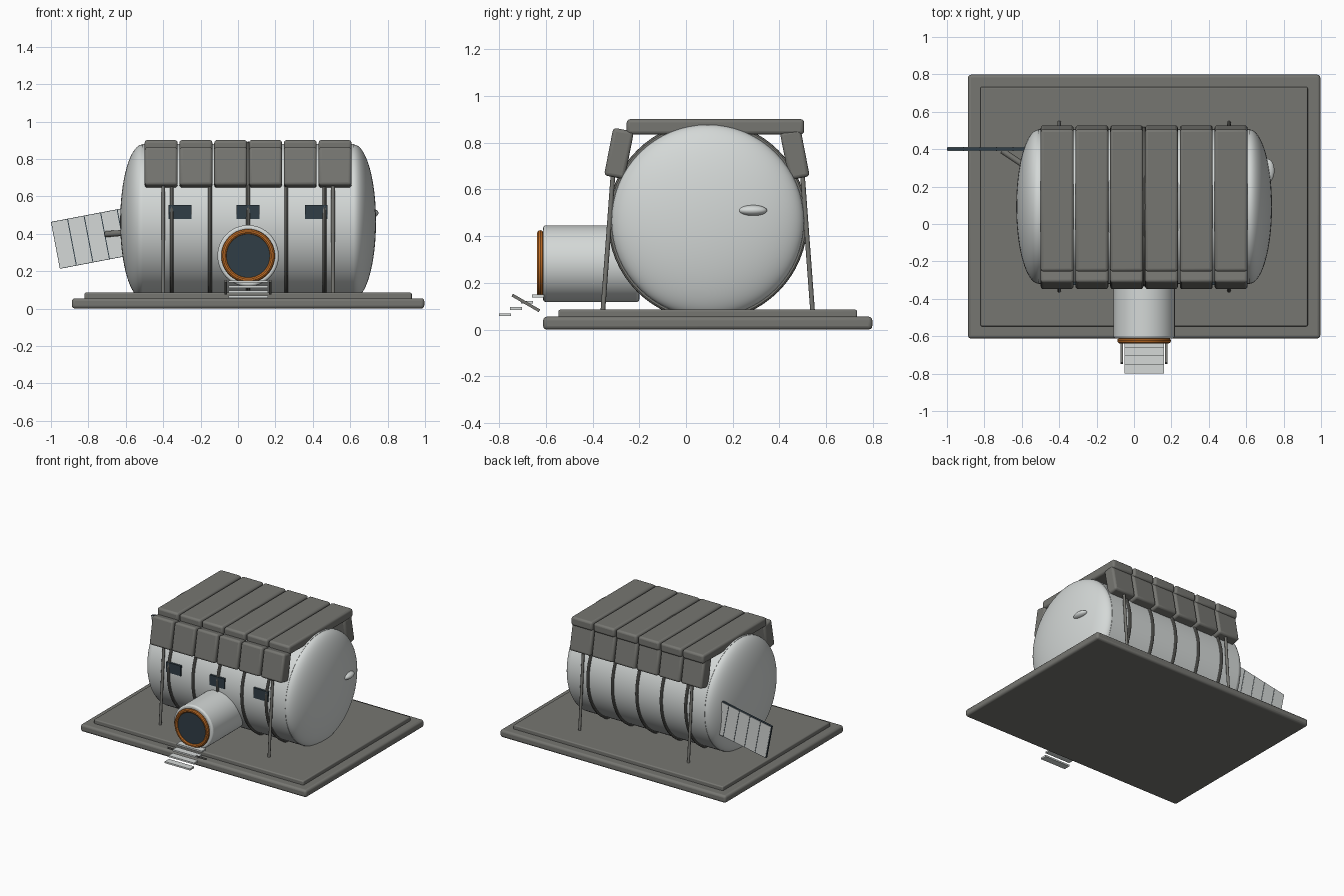
import bpy, math
from mathutils import Vector

if "Cube" in bpy.data.objects:
    bpy.data.objects.remove(bpy.data.objects["Cube"])

CX, CY, CZ, R = 0.054, 0.093, 0.465, 0.414   # hull axis and radius


def material(name, rgb):
    m = bpy.data.materials.new(name)
    m.diffuse_color = (*rgb, 1)
    m.use_nodes = True
    m.node_tree.nodes["Principled BSDF"].inputs["Base Color"].default_value = m.diffuse_color
    return m


GREY = material("warm grey", (0.18, 0.18, 0.165))
WHITE = material("pale grey", (0.66, 0.69, 0.68))
ORANGE = material("orange", (0.55, 0.16, 0.02))
SLATE = material("dark slate", (0.03, 0.048, 0.062))


def finish(name, mat, smooth=True):
    ob = bpy.context.object
    ob.name = name
    ob.data.materials.append(mat)
    if smooth:
        bpy.ops.object.shade_smooth_by_angle(angle=math.radians(35))
    return ob


def bevel(ob, width, segments=3):
    b = ob.modifiers.new("rounded edges", "BEVEL")
    b.width, b.segments, b.limit_method = width, segments, "ANGLE"
    return ob


def box(name, mat, centre, size, rot=(0, 0, 0), round_edge=0):
    bpy.ops.mesh.primitive_cube_add(size=1, location=centre, rotation=rot)
    ob = bpy.context.object
    ob.scale = size
    bpy.ops.object.transform_apply(location=False, rotation=False, scale=True)
    finish(name, mat, round_edge > 0)
    return bevel(ob, round_edge) if round_edge else ob


def rod(name, mat, a, b, radius, sides=48):
    a, b = Vector(a), Vector(b)
    d = b - a
    bpy.ops.mesh.primitive_cylinder_add(vertices=sides, radius=radius, depth=d.length,
                                        location=(a + b) / 2,
                                        rotation=d.to_track_quat("Z", "Y").to_euler())
    return finish(name, mat)


def ellipsoid(name, mat, centre, radii, rot=(0, 0, 0)):
    bpy.ops.mesh.primitive_uv_sphere_add(segments=64, ring_count=32, radius=1,
                                         location=centre, rotation=rot)
    bpy.context.object.scale = radii
    return finish(name, mat)


def ring(name, mat, centre, radius, tube, rot):
    bpy.ops.mesh.primitive_torus_add(major_radius=radius, minor_radius=tube, major_segments=64,
                                     minor_segments=10, location=centre, rotation=rot)
    return finish(name, mat)


# Ground pad
box("base_slab", GREY, (CX, CY, 0.0275), (1.884, 1.41, 0.055), round_edge=0.016)
box("raised_pad", GREY, (CX, CY, 0.066), (1.75, 1.28, 0.038), round_edge=0.008)

# Hull with domed ends and hoops
rod("hull", WHITE, (CX - 0.565, CY, CZ), (CX + 0.565, CY, CZ), R, 96)
for side, label in ((-1, "left"), (1, "right")):
    ellipsoid(label + "_dome", WHITE, (CX + side * 0.564, CY, CZ), (0.12, R - 0.002, R - 0.002))
for i in range(-2, 3):
    ring("hoop", GREY, (CX + i * 0.204, CY, CZ), R + 0.003, 0.011, (0, math.pi / 2, 0))

# Protective blanket: six strips, each with a roof slab and two hanging flaps
for i in range(6):
    x = CX + (i - 2.5) * 0.186
    box("roof_slab", GREY, (x, 0.126, 0.868), (0.176, 0.76, 0.066), round_edge=0.015)
    box("front_flap", GREY, (x, -0.287, 0.754), (0.176, 0.09, 0.208),
        (math.radians(-11), 0, 0), 0.015)
    box("rear_flap", GREY, (x, 0.466, 0.750), (0.176, 0.09, 0.208),
        (math.radians(11), 0, 0), 0.015)

# Slanted support legs
for sx in (-1, 1):
    for sy in (-1, 1):
        x = CX + sx * 0.454
        rod("support_leg", GREY, (x, CY + sy * 0.449, 0.08), (x, CY + sy * 0.400, 0.74), 0.010, 12)

# Front windows, set just proud of the hull
for i in (-1, 0, 1):
    box("window", SLATE, (CX + i * 0.364, CY - R + 0.003, 0.516), (0.122, 0.018, 0.076))

# Entry tunnel with hatch
HZ = 0.282
bevel(rod("entry_tunnel", WHITE, (CX, -0.612, HZ), (CX, -0.20, HZ), 0.164, 64), 0.012)
ring("hatch_rim", ORANGE, (CX, -0.624, HZ), 0.129, 0.0145, (math.pi / 2, 0, 0))
rod("hatch_window", SLATE, (CX, -0.629, HZ), (CX, -0.600, HZ), 0.126, 64)

# Entry steps with side rails
for i in range(4):
    box("step", WHITE, (CX, -0.634 - i * 0.047, 0.144 - i * 0.027), (0.212, 0.05, 0.012))
for sx in (-1, 1):
    box("step_rail", GREY, (CX + sx * 0.119, -0.686, 0.114), (0.012, 0.135, 0.013),
        (math.radians(-30), 0, 0))

# Tilted side panel: dark core with pale cells on both faces
TILT = math.radians(10.8)
ux = Vector((math.cos(TILT), 0, math.sin(TILT)))
uz = Vector((math.sin(TILT), 0, -math.cos(TILT)))
corner = Vector((-1.0, 0.40, 0.463))
LENGTH, HEIGHT, CELLS = 0.45, 0.255, 5
rot = (0, -TILT, 0)
box("panel_core", SLATE, corner + ux * LENGTH / 2 + uz * HEIGHT / 2, (LENGTH, 0.016, HEIGHT), rot)
cell = LENGTH / CELLS
for i in range(CELLS):
    for sy in (-1, 1):
        c = corner + ux * (i + 0.5) * cell + uz * HEIGHT / 2 + Vector((0, sy * 0.009, 0))
        box("panel_cell", WHITE, c, (cell - 0.005, 0.004, HEIGHT - 0.006), rot)
rod("panel_strut", GREY, (-0.705, 0.392, 0.398), (-0.56, 0.295, 0.408), 0.016, 16)

# Small bulge on the right dome
ellipsoid("dome_bulge", WHITE, (0.717, 0.285, 0.51), (0.034, 0.062, 0.023))
